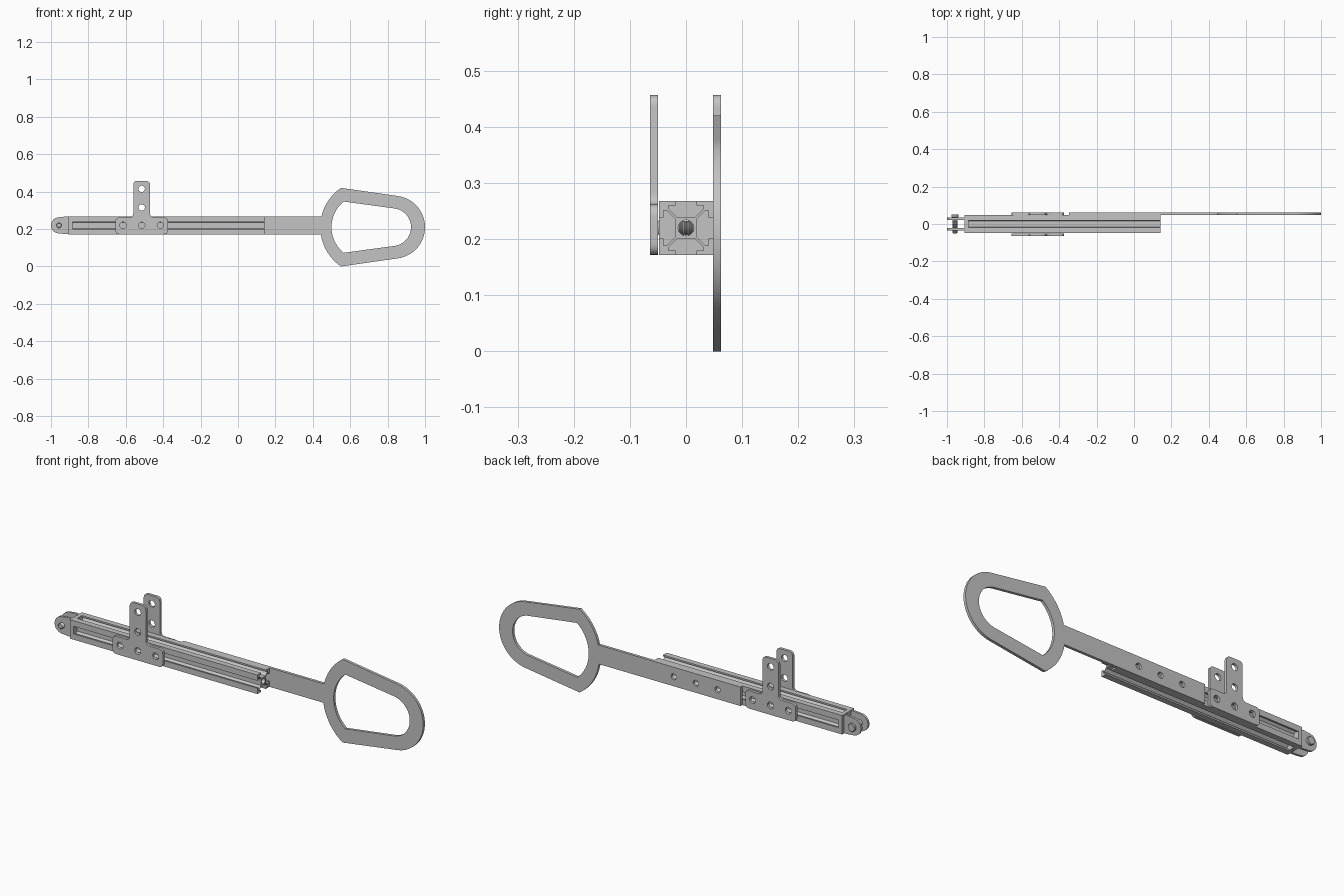
import bpy, bmesh
from math import cos, sin, pi, radians, atan2, asin
from mathutils import Vector

cube = bpy.data.objects.get("Cube")
if cube:
    bpy.data.objects.remove(cube, do_unlink=True)

grey = bpy.data.materials.new("satin grey metal")
grey.use_nodes = True
colour = (0.55, 0.55, 0.55, 1)
grey.diffuse_color = colour
grey.node_tree.nodes["Principled BSDF"].inputs["Base Color"].default_value = colour

MID = 0.22      # height of the rail axis
HALF = 0.048    # half width of the rail


def arc(cx, cy, r, start, end, n=20):
    """Points along an arc, angles in radians."""
    return [(cx + r * cos(start + (end - start) * i / n),
             cy + r * sin(start + (end - start) * i / n)) for i in range(n + 1)]


def hole(cx, cy, r):
    return arc(cx, cy, r, 0, 2 * pi, 24)[:-1]


def rounded(corners, r, n=6):
    """Round every corner of a polygon."""
    out = []
    for i, p in enumerate(corners):
        p = Vector(p)
        a = p + (Vector(corners[i - 1]) - p).normalized() * r
        b = p + (Vector(corners[(i + 1) % len(corners)]) - p).normalized() * r
        for k in range(n + 1):
            t = k / n
            out.append(tuple(a * (1 - t) ** 2 + p * 2 * t * (1 - t) + b * t * t))
    return out


def finish(name, mesh):
    mesh.materials.clear()
    mesh.materials.append(grey)
    obj = bpy.data.objects.new(name, mesh)
    bpy.context.collection.objects.link(obj)
    bpy.ops.object.select_all(action='DESELECT')
    obj.select_set(True)
    bpy.context.view_layer.objects.active = obj
    bpy.ops.object.shade_smooth_by_angle(angle=radians(30))
    return obj


def extrude(name, loops, depth, location, rotation):
    """Solid from an outline plus hole loops, extruded evenly about its plane."""
    curve = bpy.data.curves.new(name, 'CURVE')
    curve.dimensions = '2D'
    curve.fill_mode = 'BOTH'
    curve.extrude = depth / 2
    for loop in loops:
        spline = curve.splines.new('POLY')
        spline.points.add(len(loop) - 1)
        for point, (x, y) in zip(spline.points, loop):
            point.co = (x, y, 0, 1)
        spline.use_cyclic_u = True
    temp = bpy.data.objects.new(name + " outline", curve)
    bpy.context.collection.objects.link(temp)
    graph = bpy.context.evaluated_depsgraph_get()
    mesh = bpy.data.meshes.new_from_object(temp.evaluated_get(graph))
    bpy.data.objects.remove(temp, do_unlink=True)
    bm = bmesh.new()
    bm.from_mesh(mesh)
    bmesh.ops.remove_doubles(bm, verts=bm.verts, dist=0.00001)
    bmesh.ops.recalc_face_normals(bm, faces=bm.faces)
    bm.to_mesh(mesh)
    bm.free()
    obj = finish(name, mesh)
    obj.location = location
    obj.rotation_euler = rotation


def plate(name, loops, y, depth):
    extrude(name, loops, depth, (0, y, 0), (pi / 2, 0, 0))


def along_x(name, loops, x0, x1):
    extrude(name, loops, x1 - x0, ((x0 + x1) / 2, 0, MID), (pi / 2, 0, pi / 2))


# Slotted rail: one side of the cross-section, turned four times
half_side = [(HALF, HALF), (0.019, HALF), (0.019, 0.040), (0.031, 0.040),
             (0.031, 0.034), (0.016, 0.019)]
side = half_side + [(-x, y) for x, y in reversed(half_side[1:])]
section = []
for turn in range(4):
    c, s = round(cos(turn * pi / 2)), round(sin(turn * pi / 2))
    section += [(x * c - y * s, x * s + y * c) for x, y in side]
bore = hole(0, 0, 0.014)
along_x("slotted_rail", [section, bore], -0.885, 0.142)

# End cap closing the slots
cap = [(-HALF, -HALF), (HALF, -HALF), (HALF, HALF), (-HALF, HALF)]
along_x("end_cap", [cap, bore], -0.905, -0.885)

# Fork arms with rounded ends
PIN = -0.957
arm = [(-0.9, MID + 0.046), (-0.93, MID + 0.046)]
arm += arc(PIN, MID, 0.043, radians(100), radians(260))
arm += [(-0.93, MID - 0.046), (-0.9, MID - 0.046)]
for name, y in (("front_fork_arm", -0.028), ("back_fork_arm", 0.028)):
    plate(name, [arm, hole(PIN, MID, 0.014)], y, 0.012)

# Threaded fork bolt, turned around its axis
profile = [(0, -0.05), (0.011, -0.05)]
for i in range(20):
    y = -0.048 + i * 0.004
    profile += [(0.0135, y), (0.0118, y + 0.002)]
profile += [(0.013, 0.034), (0.020, 0.038), (0.020, 0.048), (0.018, 0.05), (0, 0.05)]
bm = bmesh.new()
verts = [bm.verts.new((r, y, 0)) for r, y in profile]
edges = [bm.edges.new(pair) for pair in zip(verts, verts[1:])]
bmesh.ops.spin(bm, geom=verts + edges, cent=(0, 0, 0), axis=(0, 1, 0),
               angle=2 * pi, steps=24)
bmesh.ops.remove_doubles(bm, verts=bm.verts, dist=0.00001)
bmesh.ops.recalc_face_normals(bm, faces=bm.faces)
bolt_mesh = bpy.data.meshes.new("fork_bolt")
bm.to_mesh(bolt_mesh)
bm.free()
finish("fork_bolt", bolt_mesh).location = (PIN, 0, MID)

# T-shaped brackets on both faces of the rail
TX = -0.515
right = [(0.14, 0.172), (0.14, 0.262), (0.045, 0.262), (0.045, 0.457)]
tee = [(TX + x, z) for x, z in right] + [(TX - x, z) for x, z in reversed(right)]
tee_loops = [rounded(tee, 0.022)]
tee_loops += [hole(TX + dx, MID, 0.017) for dx in (-0.1, 0, 0.1)]
tee_loops += [hole(TX, z, 0.017) for z in (0.315, 0.415)]
for name, y in (("front_bracket", -0.057), ("back_bracket", 0.055)):
    plate(name, tee_loops, y, 0.014)

# Handle: strap running into a tapered ring, all one plate
RZ = 0.21
BACK_X, BACK_R = 0.695, 0.255
STRAP_TOP, STRAP_BOTTOM = 0.268, 0.172
corner = pi - asin(0.21 / BACK_R)
join_top = pi - asin((STRAP_TOP - RZ) / BACK_R)
join_bottom = -pi + asin((RZ - STRAP_BOTTOM) / BACK_R)
tip = radians(81.8)
outer = [(-0.348, STRAP_TOP)]
outer += arc(BACK_X, RZ, BACK_R, join_top, corner, 12)
outer += arc(0.832, RZ, 0.168, tip, -tip, 32)
outer += arc(BACK_X, RZ, BACK_R, -corner, join_bottom, 12)
outer += [(-0.348, STRAP_BOTTOM)]
inner_corner = atan2(0.137, -0.112)
inner = arc(0.677, RZ, 0.177, 2 * pi - inner_corner, inner_corner, 20)
inner += arc(0.824, RZ, 0.101, tip, -tip, 28)
strap_holes = [hole(x, MID, 0.015) for x in (-0.22, -0.098, 0.025)]
plate("handle", [outer, inner] + strap_holes, 0.055, 0.014)
